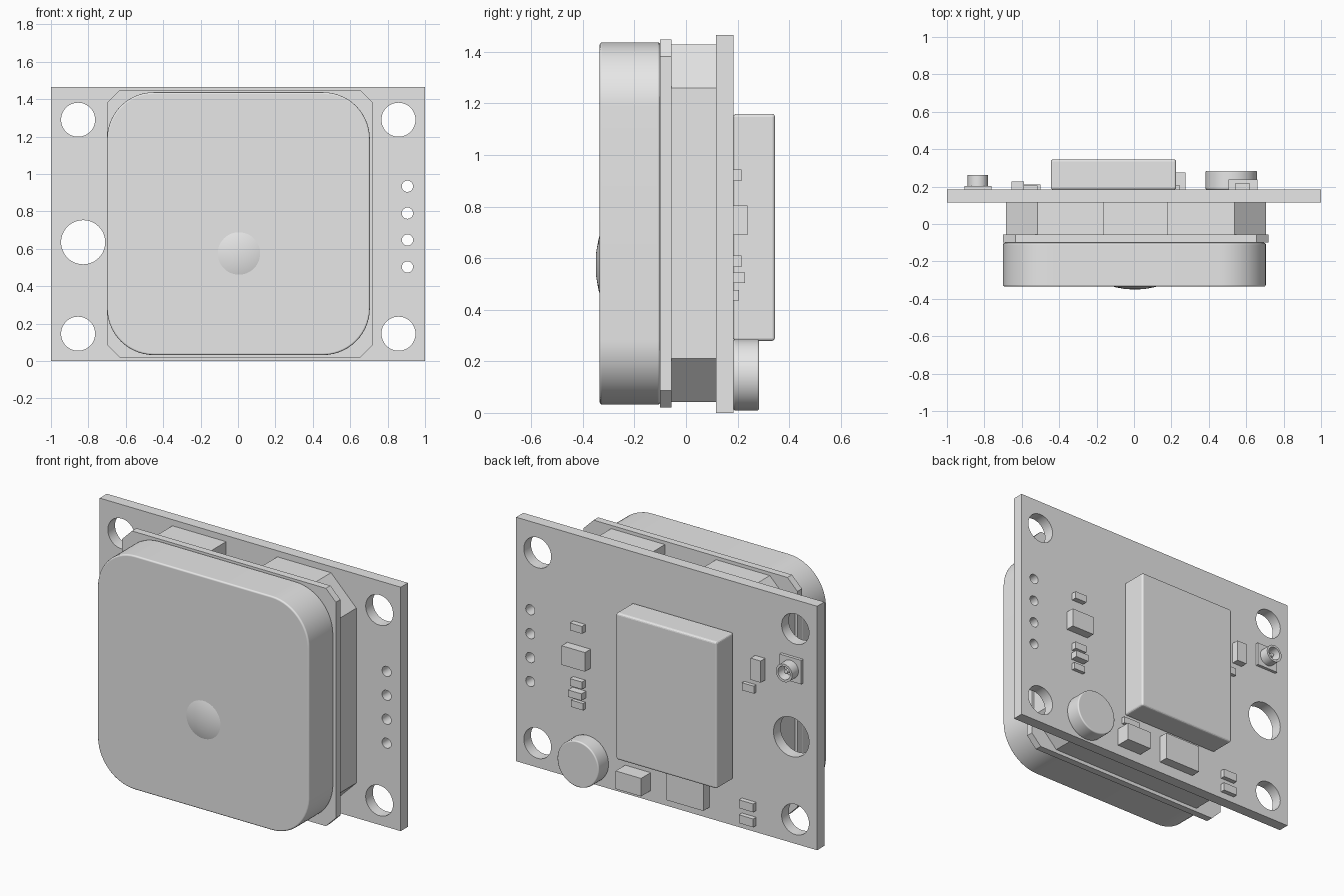
import bpy, bmesh, math

cube = bpy.data.objects.get("Cube")
if cube:
    bpy.data.objects.remove(cube, do_unlink=True)

GREY = (0.8, 0.8, 0.8, 1)
mat = bpy.data.materials.new("plain grey")
mat.use_nodes = True
mat.diffuse_color = GREY
for node in mat.node_tree.nodes:
    if node.type == 'BSDF_PRINCIPLED':
        node.inputs["Base Color"].default_value = GREY


def finish(name, bm, bevel=0, smooth=False):
    bmesh.ops.recalc_face_normals(bm, faces=bm.faces)
    me = bpy.data.meshes.new(name)
    bm.to_mesh(me)
    bm.free()
    ob = bpy.data.objects.new(name, me)
    bpy.context.collection.objects.link(ob)
    me.materials.append(mat)
    if smooth:
        bpy.ops.object.select_all(action='DESELECT')
        ob.select_set(True)
        bpy.context.view_layer.objects.active = ob
        bpy.ops.object.shade_smooth_by_angle(angle=math.radians(35))
    if bevel:
        mod = ob.modifiers.new("soft edges", 'BEVEL')
        mod.width, mod.segments = bevel, 3
        mod.limit_method, mod.angle_limit = 'ANGLE', math.radians(40)
        mod.harden_normals = smooth
    return ob


def add_prism(bm, outline, y0, y1):
    """Extrude an x-z outline from y0 to y1."""
    a = [bm.verts.new((x, y0, z)) for x, z in outline]
    b = [bm.verts.new((x, y1, z)) for x, z in outline]
    bm.faces.new(a)
    bm.faces.new(b[::-1])
    n = len(a)
    for i in range(n):
        j = (i + 1) % n
        bm.faces.new((a[j], a[i], b[i], b[j]))


def prism(name, outline, y0, y1, **kw):
    bm = bmesh.new()
    add_prism(bm, outline, y0, y1)
    return finish(name, bm, **kw)


def box(name, x0, x1, z0, z1, y1, **kw):
    """Component standing on the back of the board."""
    return prism(name, [(x0, z0), (x1, z0), (x1, z1), (x0, z1)], BACK, y1, **kw)


def circle(x, z, r, n=48):
    return [(x + r * math.cos(2 * math.pi * i / n), z + r * math.sin(2 * math.pi * i / n))
            for i in range(n)]


def cornered(x0, x1, z0, z1, r, steps):
    """Rectangle with rounded corners; one step gives plain chamfers."""
    pts = []
    for k, (cx, cz) in enumerate([(x1 - r, z1 - r), (x0 + r, z1 - r),
                                  (x0 + r, z0 + r), (x1 - r, z0 + r)]):
        for i in range(steps + 1):
            a = math.pi / 2 * (k + i / steps)
            pts.append((cx + r * math.cos(a), cz + r * math.sin(a)))
    return pts


def lathe(name, profile, x, z, n=48):
    """Revolve (radius, y) points about an axis along y."""
    bm = bmesh.new()
    vs = [bm.verts.new((x + r, y, z)) for r, y in profile]
    edges = [bm.edges.new(p) for p in zip(vs, vs[1:])]
    bmesh.ops.spin(bm, geom=vs + edges, cent=(x, 0, z), axis=(0, 1, 0),
                   angle=2 * math.pi, steps=n)
    bmesh.ops.remove_doubles(bm, verts=bm.verts, dist=1e-4)
    return finish(name, bm, smooth=True)


FRONT, BACK = 0.116, 0.184

# Circuit board with mounting holes, cable hole and header pin holes
board = prism("circuit_board", [(-1, 0), (1, 0), (1, 1.465), (-1, 1.465)], FRONT, BACK)
holes = [(x, z, 0.091) for x in (-0.855, 0.858) for z in (0.146, 1.29)]
holes += [(-0.828, 0.635, 0.118)]
holes += [(0.906, 0.503 + 0.1437 * i, 0.03) for i in range(4)]
bm = bmesh.new()
for x, z, r in holes:
    add_prism(bm, circle(x, z, r), FRONT - 0.1, BACK + 0.1)
cutter = finish("hole_cutter", bm)
cutter.hide_render = True
cut = board.modifiers.new("holes", 'BOOLEAN')
cut.operation, cut.object, cut.solver = 'DIFFERENCE', cutter, 'EXACT'
graph = bpy.context.evaluated_depsgraph_get()
drilled = bpy.data.meshes.new_from_object(board.evaluated_get(graph))
board.modifiers.clear()
board.data = drilled
bpy.data.objects.remove(cutter, do_unlink=True)
bpy.ops.object.select_all(action='DESELECT')
board.select_set(True)
bpy.context.view_layer.objects.active = board
bpy.ops.object.shade_smooth_by_angle(angle=math.radians(35))

# Chamfered spacer with a notch in its top edge
L, R, B, T, C = -0.685, 0.705, 0.042, 1.428, 0.168
prism("spacer", [(L, B + C), (L + C, B), (R - C, B), (R, B + C), (R, T - C), (R - C, T),
                 (0.18, T), (0.18, T - 0.13), (-0.16, T - 0.13), (-0.16, T),
                 (L + C, T), (L, T - C)], -0.057, FRONT)

# Antenna: backing plate, ceramic patch and solder dome
prism("antenna_plate", cornered(-0.70, 0.72, 0.02, 1.448, 0.066, 1), -0.1, -0.057)
prism("antenna_patch", cornered(-0.70, 0.705, 0.032, 1.437, 0.25, 14), -0.335, -0.1,
      bevel=0.01, smooth=True)
lathe("solder_dome", [(0.12, -0.333), (0.1, -0.339), (0.05, -0.348), (0, -0.35)], 0.005, 0.575)

# Main module and round battery
box("main_module", -0.445, 0.225, 0.279, 1.16, 0.345, bevel=0.012)
prism("battery", circle(0.52, 0.147, 0.138, 64), BACK, 0.284, bevel=0.008, smooth=True)

# Small surface components: x range, z range, height in y
parts = [
    ("chip_regulator", 0.505, 0.66, 0.69, 0.805, 0.238),
    ("chip_upper", 0.54, 0.62, 0.90, 0.944, 0.216),
    ("chip_middle_top", 0.54, 0.62, 0.566, 0.61, 0.216),
    ("chip_middle", 0.535, 0.625, 0.504, 0.545, 0.228),
    ("chip_middle_low", 0.54, 0.62, 0.436, 0.477, 0.206),
    ("lower_block", 0.106, 0.275, 0.062, 0.17, 0.275),
    ("lower_chip", 0.13, 0.245, 0.215, 0.255, 0.206),
    ("lower_module", -0.285, -0.04, 0.067, 0.235, 0.243),
    ("side_chip_tall", -0.655, -0.588, 0.93, 1.06, 0.227),
    ("side_chip_small", -0.595, -0.515, 0.84, 0.885, 0.206),
    ("corner_chip_upper", -0.595, -0.5, 0.13, 0.18, 0.212),
    ("corner_chip_lower", -0.595, -0.5, 0.04, 0.09, 0.212),
    ("socket_base", -0.907, -0.763, 0.978, 1.122, 0.202),
]
for part in parts:
    box(*part)

# Coaxial socket: hollow collar with centre pin
lathe("socket_collar", [(0.054, 0.2), (0.054, 0.263), (0.04, 0.263), (0.036, 0.205), (0, 0.205)],
      -0.835, 1.05, 32)
lathe("socket_pin", [(0.012, 0.204), (0.012, 0.245), (0, 0.25)], -0.835, 1.05, 16)
